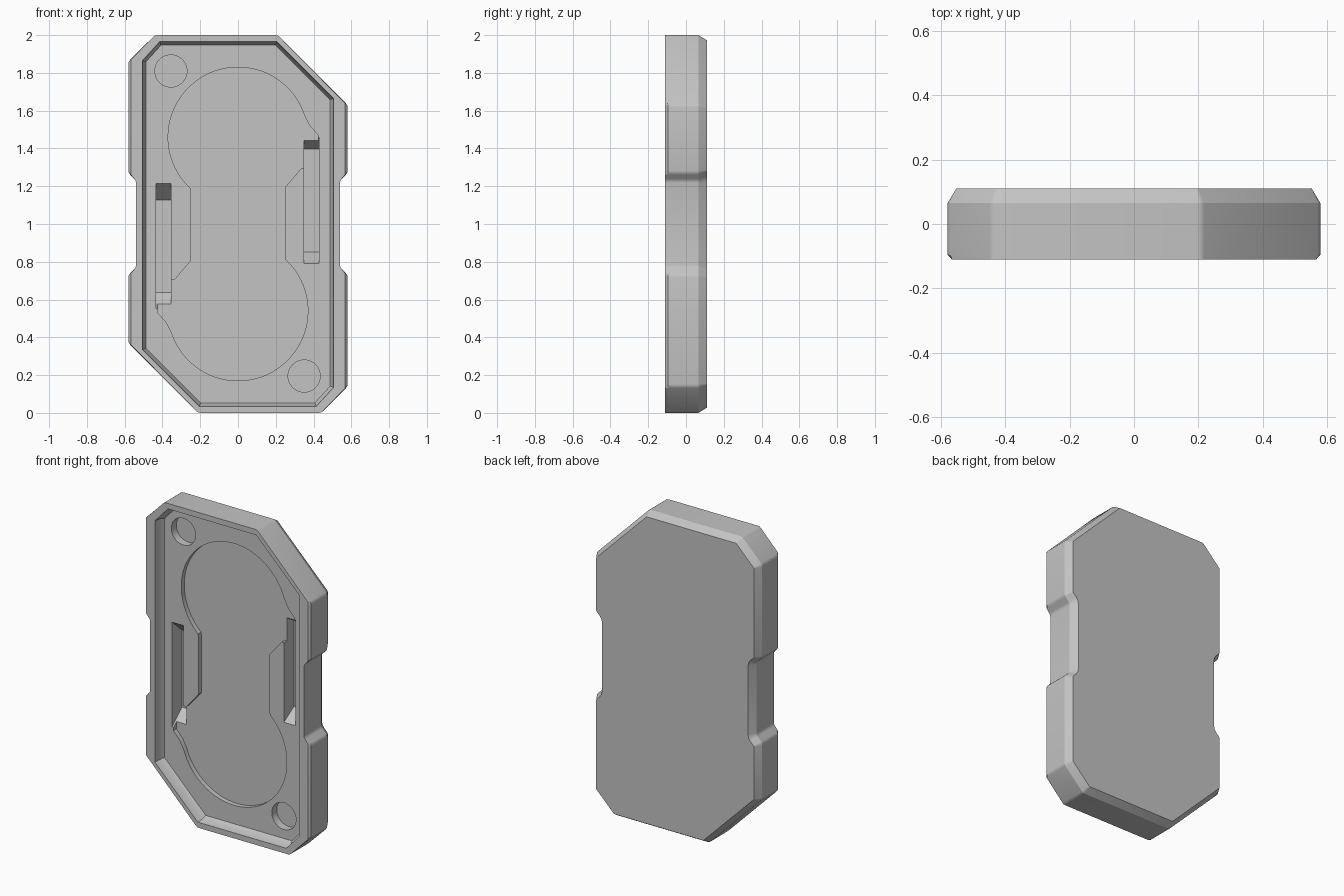
import bpy
import bmesh
from math import cos, sin, radians
from mathutils import Vector

cube = bpy.data.objects.get("Cube")
if cube:
    bpy.data.objects.remove(cube, do_unlink=True)

FRONT, BACK = -0.11, 0.11

grey = bpy.data.materials.new("plain grey")
grey.use_nodes = True
grey.diffuse_color = (0.55, 0.55, 0.55, 1)
grey.node_tree.nodes["Principled BSDF"].inputs["Base Color"].default_value = (0.55, 0.55, 0.55, 1)


def turned(half):
    """Complete a clockwise half outline with its copy turned half a revolution."""
    return half + [(-x, 2 - z) for x, z in half]


def rounded(points, cut):
    """Soften every corner with a short three-point curve."""
    result = []
    for i, p in enumerate(points):
        p = Vector(p)
        a = p + (Vector(points[i - 1]) - p).normalized() * cut
        b = p + (Vector(points[(i + 1) % len(points)]) - p).normalized() * cut
        result += [a, a * 0.25 + p * 0.5 + b * 0.25, b]
    return [tuple(p) for p in result]


def inset(points, amount):
    """Move a clockwise outline inward by an even amount."""
    result = []
    for i, p in enumerate(points):
        p = Vector(p)
        d1 = (p - Vector(points[i - 1])).normalized()
        d2 = (Vector(points[(i + 1) % len(points)]) - p).normalized()
        n1, n2 = Vector((d1.y, -d1.x)), Vector((d2.y, -d2.x))
        result.append(tuple(p + (n1 + n2) * amount / (1 + n1.dot(n2))))
    return result


def loft(name, layers):
    """Solid through a list of (depth from front, outline) layers."""
    bm = bmesh.new()
    rings = [[bm.verts.new((x, FRONT + d, z)) for x, z in pts] for d, pts in layers]
    for r, s in zip(rings, rings[1:]):
        for i in range(len(r)):
            j = (i + 1) % len(r)
            bm.faces.new((r[i], r[j], s[j], s[i]))
    bm.faces.new(rings[0])
    bm.faces.new(rings[-1])
    bmesh.ops.recalc_face_normals(bm, faces=bm.faces)
    mesh = bpy.data.meshes.new(name)
    bm.to_mesh(mesh)
    bm.free()
    mesh.materials.append(grey)
    ob = bpy.data.objects.new(name, mesh)
    bpy.context.collection.objects.link(ob)
    return ob


def arc(cx, cz, r, start, end, steps):
    angles = [radians(start + (end - start) * i / steps) for i in range(steps + 1)]
    return [(cx + r * cos(a), cz + r * sin(a)) for a in angles]


def box(x0, x1, z0, z1):
    return [(x0, z0), (x0, z1), (x1, z1), (x1, z0)]


# Case body: clipped corners, side grip notches, chamfered edges
outline = rounded(turned([
    (-0.44, 2.0), (0.21, 2.0), (0.58, 1.63), (0.58, 1.27),
    (0.54, 1.23), (0.54, 0.77), (0.58, 0.73), (0.58, 0.14)]), 0.012)
face = [(max(-0.567, min(0.567, x)), z) for x, z in outline]
body = loft("case_body", [
    (0, face), (0.014, outline), (0.175, outline), (BACK - FRONT, inset(outline, 0.027))])

# Main tray inside the raised lip
rim = turned([(-0.415, 1.965), (0.205, 1.965), (0.506, 1.665), (0.506, 0.135)])
cutters = [loft("tray_cutter", [
    (-0.05, rim), (0, rim), (0.045, inset(rim, 0.005)), (0.07, inset(rim, 0.018))])]

# Double round pocket with side tabs
pocket = turned(arc(0, 1.46, 0.37, 227, 18, 48) + [
    (0.38, 1.52), (0.425, 1.47), (0.425, 1.295), (0.335, 1.295), (0.25, 1.195), (0.25, 0.825)])
# the copied arc already begins at the lower end of the tab
cutters.append(loft("pocket_cutter", [(0.05, pocket), (0.10, pocket)]))

# Corner magnet holes
for x, z in ((-0.355, 1.81), (0.35, 0.195)):
    ring = arc(x, z, 0.085, 360, 0, 40)[:-1]
    cutters.append(loft("hole_cutter", [(0.05, ring), (0.12, ring)]))

# Ramped side slots
for x0, x1, z0, z1, ramp in ((-0.435, -0.355, 0.55, 1.215, 0.088), (0.35, 0.43, 0.79, 1.46, 0.062)):
    mouth = box(x0, x1, z0, z1)
    floor = box(x0, x1, z0 + ramp, z1 - ramp)
    cutters.append(loft("slot_cutter", [(0.05, mouth), (0.07, mouth), (0.17, floor)]))

# Carve every recess, then discard the cutters
bpy.context.view_layer.objects.active = body
for cutter in cutters:
    cutter.hide_render = True
    mod = body.modifiers.new("carve", "BOOLEAN")
    mod.operation = "DIFFERENCE"
    mod.solver = "EXACT"
    mod.object = cutter
    bpy.ops.object.modifier_apply(modifier=mod.name)
    bpy.data.objects.remove(cutter, do_unlink=True)

bpy.ops.object.select_all(action="DESELECT")
body.select_set(True)
bpy.ops.object.shade_smooth_by_angle(angle=radians(30))
